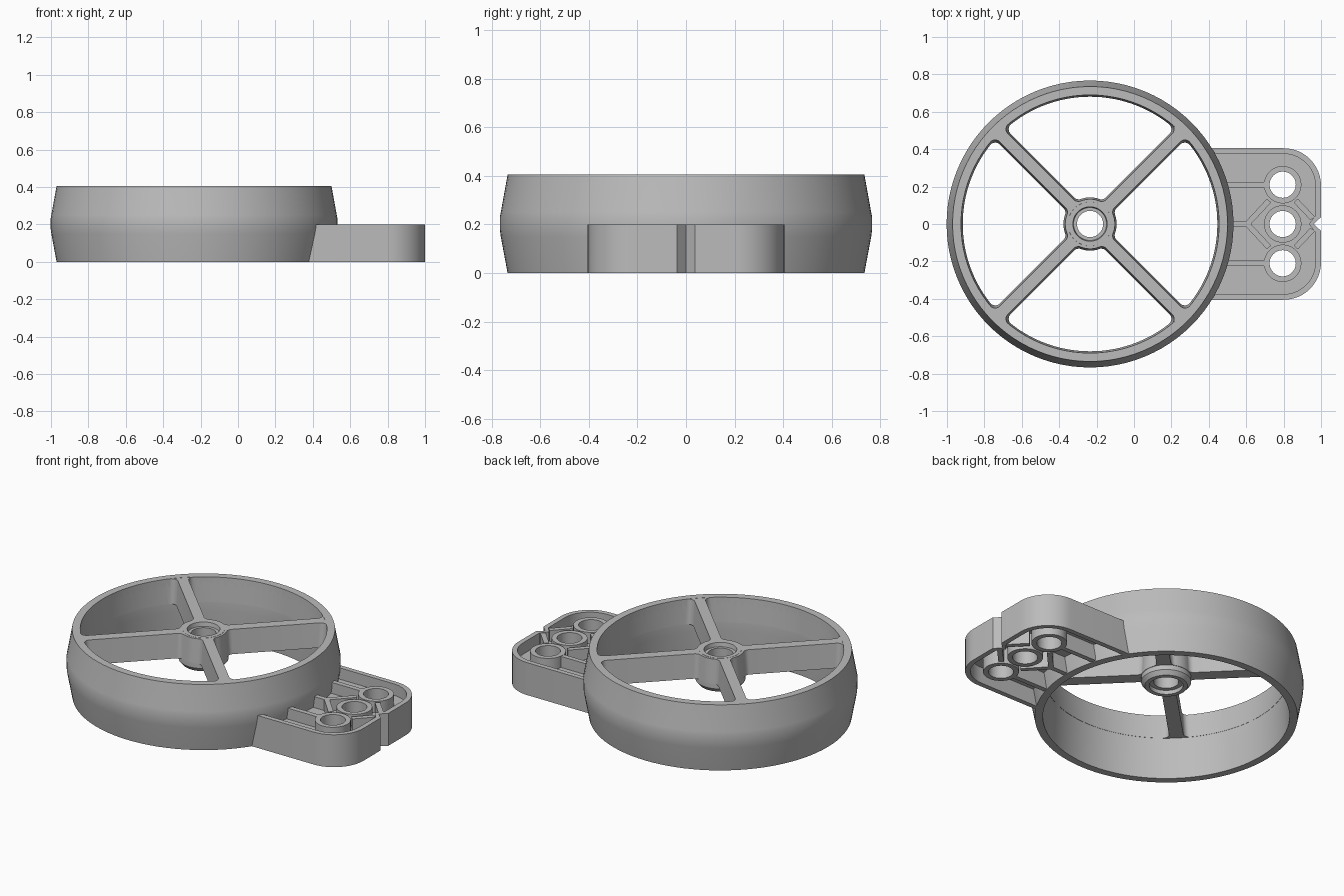
import bpy, bmesh, math
from math import sin, cos, asin, pi, radians

if "Cube" in bpy.data.objects:
    bpy.data.objects.remove(bpy.data.objects["Cube"])

CX = -0.235          # wheel axis
HOLES = (-0.21, 0.0, 0.21)
HX = 0.795           # x of the mounting holes

grey = bpy.data.materials.new("light grey")
grey.diffuse_color = (0.5, 0.5, 0.5, 1)
grey.use_nodes = True
grey.node_tree.nodes["Principled BSDF"].inputs["Base Color"].default_value = grey.diffuse_color


def finish(name, bm):
    bmesh.ops.recalc_face_normals(bm, faces=bm.faces)
    me = bpy.data.meshes.new(name)
    bm.to_mesh(me)
    bm.free()
    me.materials.append(grey)
    ob = bpy.data.objects.new(name, me)
    bpy.context.collection.objects.link(ob)
    return ob


def revolve(name, profile, x, y=0, n=96):
    """Closed (radius, z) profile turned around a vertical axis."""
    bm = bmesh.new()
    rings = [[bm.verts.new((x + r * cos(2 * pi * i / n), y + r * sin(2 * pi * i / n), z))
              for r, z in profile] for i in range(n)]
    m = len(profile)
    for i in range(n):
        a, b = rings[i], rings[(i + 1) % n]
        for j in range(m):
            k = (j + 1) % m
            bm.faces.new((a[j], b[j], b[k], a[k]))
    return finish(name, bm)


def loft(name, layers):
    """Solid through matching outlines, given as (points, z)."""
    bm = bmesh.new()
    loops = [[bm.verts.new((x, y, z)) for x, y in pts] for pts, z in layers]
    bm.faces.new(loops[0])
    bm.faces.new(loops[-1])
    for a, b in zip(loops, loops[1:]):
        for i in range(len(a)):
            k = (i + 1) % len(a)
            bm.faces.new((a[i], a[k], b[k], b[i]))
    return finish(name, bm)


def arc(cx, cy, r, a0, a1, n):
    return [(cx + r * cos(a0 + (a1 - a0) * i / n), cy + r * sin(a0 + (a1 - a0) * i / n))
            for i in range(n + 1)]


def disc(x, y, r, n=40):
    return arc(x, y, r, 0, 2 * pi, n)[:-1]


def cut(ob, cutter):
    mod = ob.modifiers.new("cut", "BOOLEAN")
    mod.operation = "DIFFERENCE"
    mod.solver = "EXACT"
    mod.object = cutter
    bpy.context.view_layer.objects.active = ob
    bpy.ops.object.modifier_apply(modifier=mod.name)
    bpy.data.objects.remove(cutter)


# Crowned wheel rim
revolve("wheel_rim", [(.735, 0), (.763, .15), (.767, .18), (.767, .23), (.763, .25),
                      (.735, .405), (.69, .405), (.682, .25), (.682, .2), (.69, 0)], CX)


# Window between two spokes, with rounded corners
def window(grow, turn):
    a, R, h, f = .143 - grow, .68 + grow, .041 - grow, .035
    q = pi / 4
    p1 = q - asin((h + f) / (R - f))
    p2 = q - asin((h + f) / (a + f))
    half = arc(0, 0, R, 0, p1, 14)[:-1]
    half += arc((R - f) * cos(p1), (R - f) * sin(p1), f, p1, 3 * q, 6)
    half += arc((a + f) * cos(p2), (a + f) * sin(p2), f, 3 * q, p2 + pi, 6)
    half += arc(0, 0, a, p2, 0, 6)[1:]
    pts = half + [(x, -y) for x, y in half[-2:0:-1]]
    return [(CX + x * cos(turn) - y * sin(turn), x * sin(turn) + y * cos(turn)) for x, y in pts]


# Four spokes left standing between drafted windows
spokes = loft("spokes", [(disc(CX, 0, .70, 96), .255), (disc(CX, 0, .70, 96), .404)])
for i in range(4):
    t = i * pi / 2
    cut(spokes, loft("window_cutter", [(window(-.001, t), .23), (window(.012, t), .43)]))
cut(spokes, loft("bore_cutter", [(disc(CX, 0, .11), .2), (disc(CX, 0, .11), .5)]))

# Hub with a bore recessed at both ends
revolve("hub", [(.07, .225), (.095, .225), (.095, .2), (.12, .2), (.14, .225), (.14, .27),
                (.132, .36), (.118, .405), (.092, .405), (.088, .38), (.07, .38)], CX, n=48)


# Mounting plate outline, its straight side running into the rim
def plate_outline(inset, root, notch_x, notch_w):
    w, e, r = .405 - inset, 1 - inset, .2 - inset
    half = [(e, notch_w)] + arc(e - r, w - r, r, 0, pi / 2, 12)
    half += arc(CX, 0, root, asin(w / root), 0, 12)
    return [(notch_x, 0)] + half + [(x, -y) for x, y in half[-2::-1]]


outer = plate_outline(0, .72, .96, .037)
inner = plate_outline(.03, .70, .935, .045)
wall = loft("mount_wall", [(outer, 0), (outer, .2)])
cut(wall, loft("pocket_cutter", [(inner, -.1), (inner, .3)]))
web = plate_outline(.01, .72, .945, .037)
web = loft("mount_web", [(web, .10), (web, .13)])

# Holed bosses
for y in HOLES:
    cut(web, loft("hole_cutter", [(disc(HX, y, .08), -.1), (disc(HX, y, .08), .4)]))
    revolve("mount_boss", [(.07, 0), (.1, 0), (.1, .2), (.07, .2)], HX, y, 40)


# Thin stiffening ribs
def rib(x0, y0, x1, y1, w=.03):
    d = math.hypot(x1 - x0, y1 - y0)
    nx, ny = -(y1 - y0) / d * w / 2, (x1 - x0) / d * w / 2
    pts = [(x0 + nx, y0 + ny), (x1 + nx, y1 + ny), (x1 - nx, y1 - ny), (x0 - nx, y0 - ny)]
    loft("mount_rib", [(pts, .003), (pts, .198)])


rib(.50, 0, .61, 0)
for s in (-1, 1):
    rib(.47, s * .21, .70, s * .21)
    rib(.598, -s * .008, .722, s * .125)
    rib(.955, s * .03, .865, s * .125)

# Smooth curved faces, keep edges sharp
for ob in bpy.context.scene.objects:
    bpy.ops.object.select_all(action="DESELECT")
    ob.select_set(True)
    bpy.context.view_layer.objects.active = ob
    bpy.ops.object.shade_smooth_by_angle(angle=radians(25))
